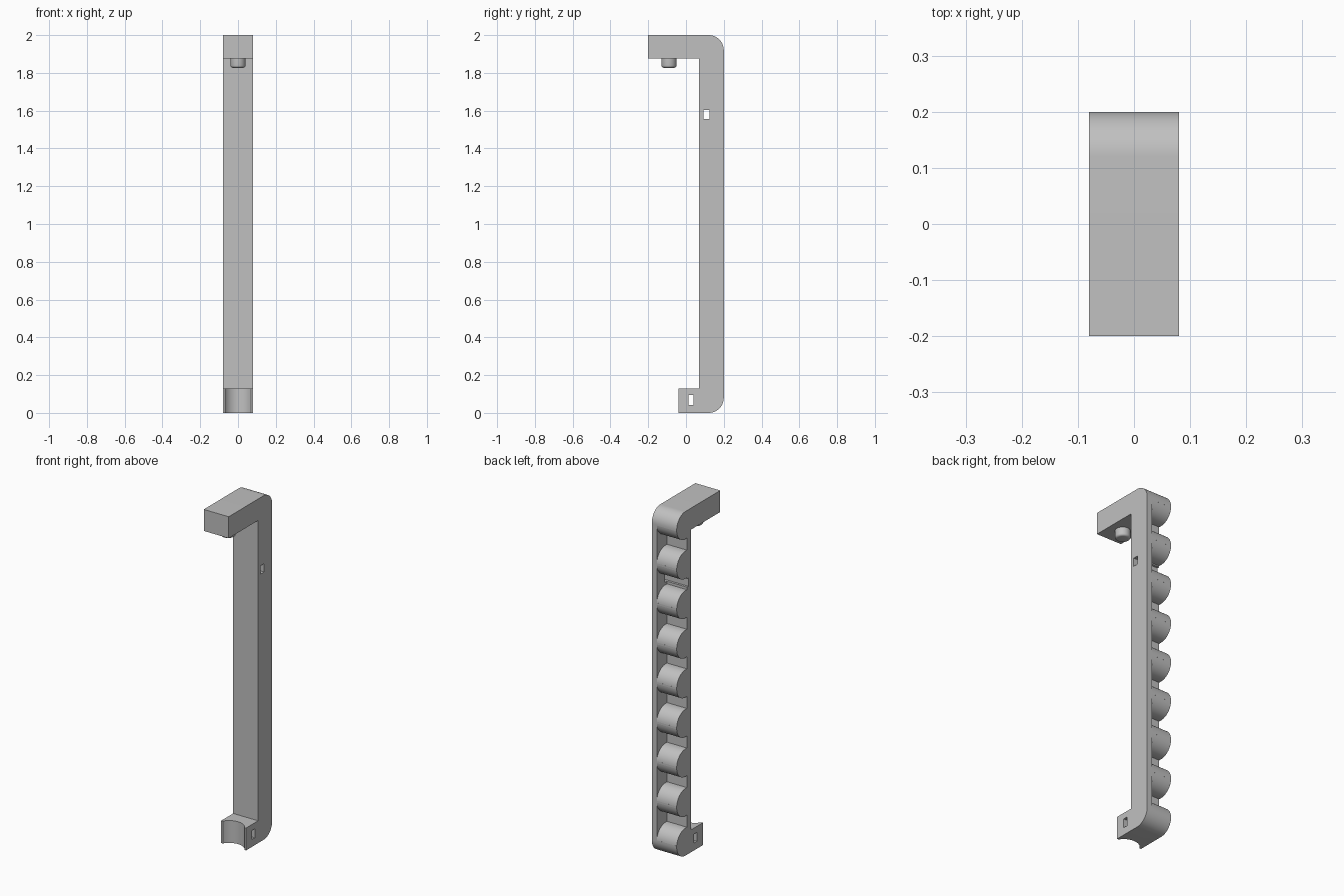
import bpy, bmesh, math

if "Cube" in bpy.data.objects:
    bpy.data.objects.remove(bpy.data.objects["Cube"], do_unlink=True)

HALF = 0.08                 # half width in x
R, CY = 0.08, 0.12          # knuckle radius and centre in y
BACK, FRONT, FLOOR = 0.2, 0.07, 0.106
WALL = 0.048                # inner face of the side wall
COUNT = 9
PITCH = (2 - 2 * R) / (COUNT - 1)

grey = bpy.data.materials.new("plain_grey")
grey.use_nodes = True
color = (0.53, 0.53, 0.53, 1)
grey.diffuse_color = color
grey.node_tree.nodes["Principled BSDF"].inputs["Base Color"].default_value = color


def finish(name, bm):
    bmesh.ops.recalc_face_normals(bm, faces=bm.faces)
    mesh = bpy.data.meshes.new(name)
    bm.to_mesh(mesh)
    bm.free()
    mesh.materials.append(grey)
    obj = bpy.data.objects.new(name, mesh)
    bpy.context.collection.objects.link(obj)
    return obj


def arc(zc, start, end, steps=16):
    """Points (y, z) on a knuckle circle, angles in degrees."""
    angles = [math.radians(start + (end - start) * i / steps) for i in range(steps + 1)]
    return [(CY + R * math.cos(a), zc + R * math.sin(a)) for a in angles]


def extrude(name, points, x0, x1):
    """Extrude a (y, z) outline along x."""
    bm = bmesh.new()
    face = bm.faces.new([bm.verts.new((x0, y, z)) for y, z in points])
    new = bmesh.ops.extrude_face_region(bm, geom=[face])["geom"]
    verts = [v for v in new if isinstance(v, bmesh.types.BMVert)]
    bmesh.ops.translate(bm, verts=verts, vec=(x1 - x0, 0, 0))
    return finish(name, bm)


def box(name, y0, y1, z0, z1):
    return extrude(name, [(y0, z0), (y1, z0), (y1, z1), (y0, z1)], -0.2, 0.2)


def cut(target, cutter):
    mod = target.modifiers.new("cut", 'BOOLEAN')
    mod.operation, mod.solver, mod.object = 'DIFFERENCE', 'EXACT', cutter
    bpy.context.view_layer.objects.active = target
    bpy.ops.object.modifier_apply(modifier=mod.name)
    bpy.data.objects.remove(cutter, do_unlink=True)


def smooth(obj):
    bpy.ops.object.select_all(action='DESELECT')
    obj.select_set(True)
    bpy.context.view_layer.objects.active = obj
    bpy.ops.object.shade_smooth_by_angle(angle=math.radians(30))


# Bracket: post with top arm and foot, rounded at the two back corners
outline = [(-0.04, 0)] + arc(R, -90, 0) + arc(2 - R, 0, 90)
outline += [(-0.2, 2), (-0.2, 1.875), (FRONT, 1.875), (FRONT, 0.13), (-0.04, 0.13)]
bracket = extrude("bracket", outline, -HALF, HALF)

# Notches between the knuckles, open to the back and to one side
for i in range(COUNT - 1):
    low = R + i * PITCH
    high = low + PITCH
    lower, upper = arc(low, 90, 4), arc(high, -4, -90)
    notch = [(FLOOR, low + R)] + lower + [(BACK + 0.05, lower[-1][1])]
    notch += [(BACK + 0.05, upper[0][1])] + upper + [(FLOOR, high - R)]
    cut(bracket, extrude("notch_cutter", notch, -0.2, WALL))

# Rectangular cross holes
cut(bracket, box("upper_hole_cutter", 0.093, 0.125, 1.555, 1.603))
cut(bracket, box("lower_hole_cutter", 0.013, 0.04, 0.043, 0.095))

# Concave front of the foot
bpy.ops.mesh.primitive_cylinder_add(vertices=96, radius=0.081, depth=0.4,
                                    location=(0, -0.081, 0))
cut(bracket, bpy.context.object)
smooth(bracket)

# Peg below the arm, with a rounded tip
bm = bmesh.new()
bmesh.ops.create_cone(bm, cap_ends=True, segments=48, radius1=0.04, radius2=0.04, depth=0.055)
bmesh.ops.translate(bm, verts=bm.verts, vec=(0, -0.09, 1.8545))
rim = [e for e in bm.edges if all(v.co.z < 1.84 for v in e.verts)]
bmesh.ops.bevel(bm, geom=rim, offset=0.012, segments=4, profile=0.5, affect='EDGES')
smooth(finish("peg", bm))
